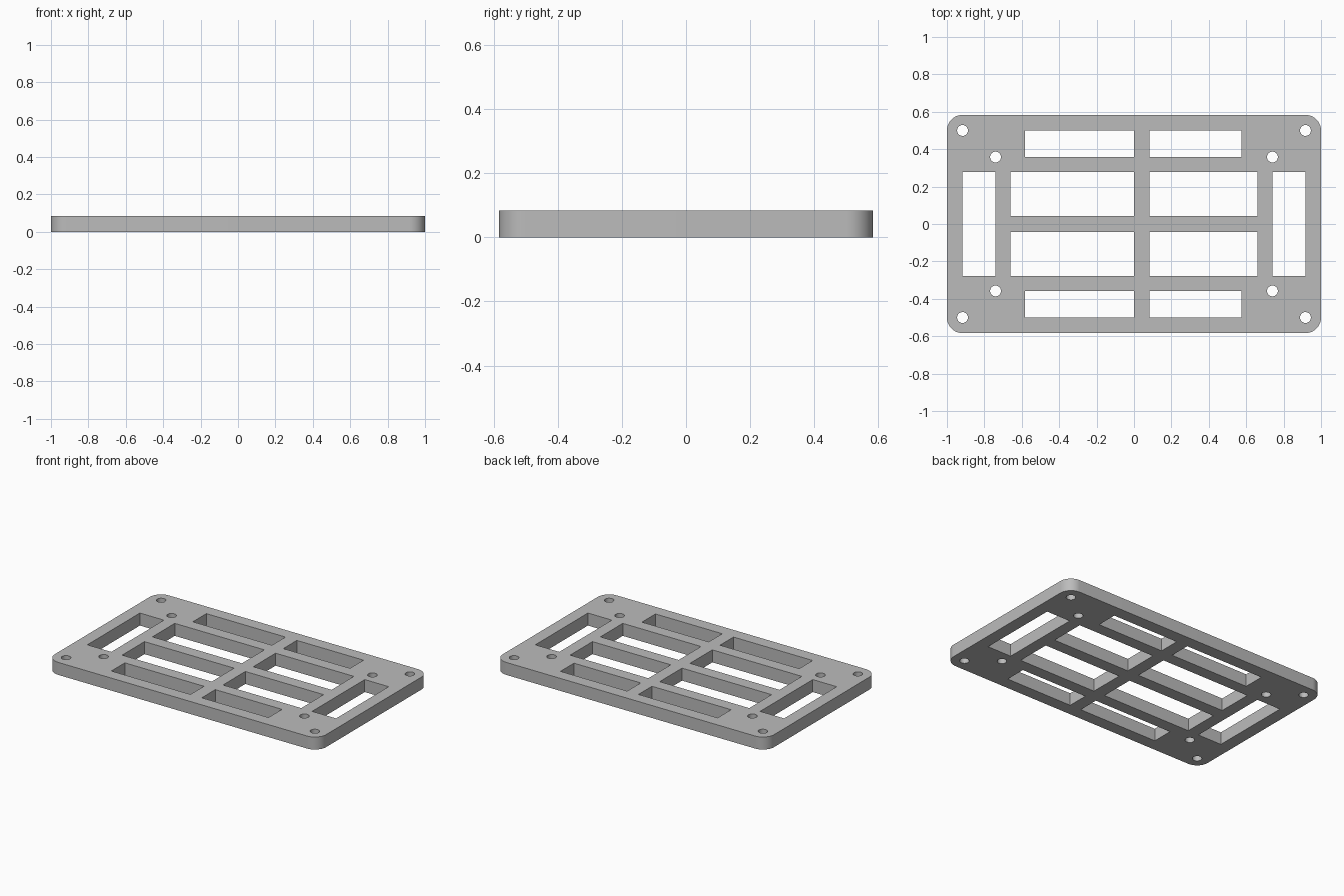
import bpy
import math

U = 1 / 12           # layout module of the plate
HX, HY = 1.0, 7 * U  # plate half sizes
THICK = U

if "Cube" in bpy.data.objects:
    bpy.data.objects.remove(bpy.data.objects["Cube"], do_unlink=True)

# Single grey material
grey = bpy.data.materials.new("plain_grey")
grey.use_nodes = True
colour = (0.5, 0.5, 0.5, 1)
grey.diffuse_color = colour
grey.node_tree.nodes["Principled BSDF"].inputs["Base Color"].default_value = colour

curve = bpy.data.curves.new("mounting_plate", "CURVE")
curve.dimensions = "2D"
curve.fill_mode = "BOTH"
curve.extrude = THICK / 2


def add_loop(points):
    spline = curve.splines.new("POLY")
    spline.points.add(len(points) - 1)
    for p, (x, y) in zip(spline.points, points):
        p.co = (x, y, 0, 1)
    spline.use_cyclic_u = True


def arc(cx, cy, r, start, sweep, steps):
    return [(cx + r * math.cos(start + sweep * i / steps),
             cy + r * math.sin(start + sweep * i / steps)) for i in range(steps + 1)]


def window(x0, x1, y0, y1):
    add_loop([(x0, y0), (x1, y0), (x1, y1), (x0, y1)])


# Outer outline with rounded corners
outline = []
for k, (sx, sy) in enumerate([(1, 1), (-1, 1), (-1, -1), (1, -1)]):
    outline += arc(sx * (HX - U), sy * (HY - U), U, k * math.pi / 2, math.pi / 2, 12)
add_loop(outline)

# Rectangular windows, mirrored front to back; the centre rib sits off centre
inner, side = 0.66, 0.74
for s in (-1, 1):
    for x0, x1 in ((-inner, 0), (U, inner)):
        window(x0, x1, *sorted((s * U / 2, s * 0.277)))
    for x0, x1 in ((-7 * U, 0), (U, 0.575)):
        window(x0, x1, *sorted((s * 0.358, s * 6 * U)))
    # Side slots
    window(*sorted((s * side, s * 11 * U)), -0.277, 0.277)

# Round screw holes
for sx in (-1, 1):
    for sy in (-1, 1):
        for x, y in ((11 * U, 6 * U), (side, 0.358)):
            add_loop(arc(sx * x, sy * y, 0.029, 0, math.tau, 32)[:-1])

# Turn the profile into a welded solid
plate = bpy.data.objects.new("mounting_plate", curve)
bpy.context.collection.objects.link(plate)
plate.location.z = THICK / 2
for o in bpy.context.selected_objects:
    o.select_set(False)
plate.select_set(True)
bpy.context.view_layer.objects.active = plate
bpy.ops.object.convert(target="MESH")
plate = bpy.context.view_layer.objects.active
bpy.ops.object.mode_set(mode="EDIT")
bpy.ops.mesh.select_all(action="SELECT")
bpy.ops.mesh.remove_doubles(threshold=0.0001)
bpy.ops.mesh.normals_make_consistent(inside=False)
bpy.ops.object.mode_set(mode="OBJECT")
plate.data.materials.clear()
plate.data.materials.append(grey)
bpy.ops.object.shade_smooth_by_angle(angle=math.radians(30))
